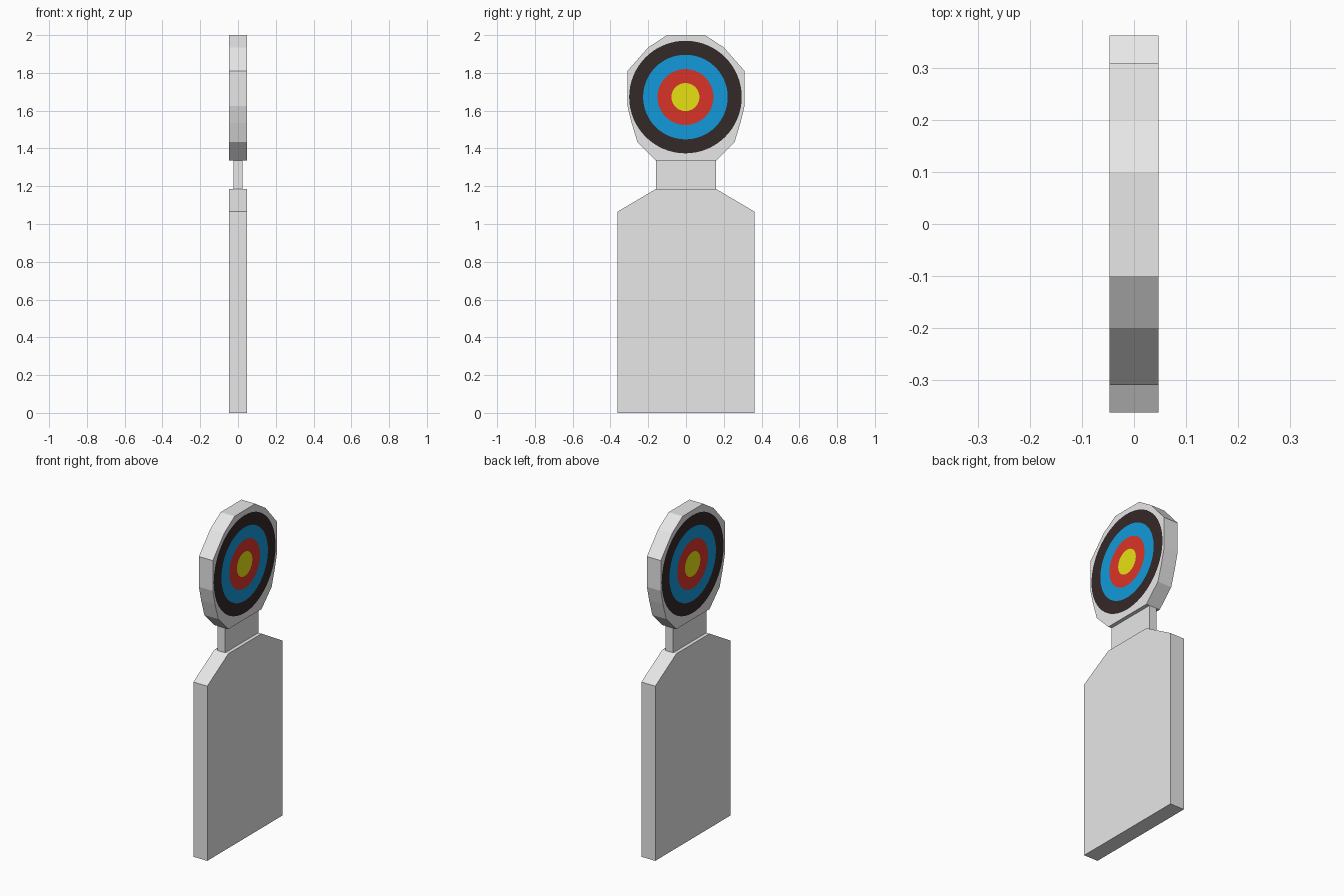
import bpy, bmesh, math
from mathutils import Vector

if "Cube" in bpy.data.objects:
    bpy.data.objects.remove(bpy.data.objects["Cube"])


def material(name, rgb):
    m = bpy.data.materials.new(name)
    m.diffuse_color = (*rgb, 1.0)
    m.use_nodes = True
    m.node_tree.nodes["Principled BSDF"].inputs["Base Color"].default_value = m.diffuse_color
    return m


GREY = material("light grey", (0.8, 0.8, 0.8))
BLACK = material("soft black", (0.034, 0.021, 0.021))
BLUE = material("blue", (0.006, 0.32, 0.70))
RED = material("red", (0.70, 0.034, 0.021))
YELLOW = material("yellow", (0.8, 0.75, 0.006))

HALF = 0.047  # half thickness of body and head


def mirrored(half_profile):
    """Closed (y, z) outline from its +y half."""
    return half_profile + [(-y, z) for y, z in reversed(half_profile)]


def finish(bm, name, mats):
    bmesh.ops.recalc_face_normals(bm, faces=bm.faces[:])
    me = bpy.data.meshes.new(name)
    bm.to_mesh(me)
    bm.free()
    for m in mats:
        me.materials.append(m)
    ob = bpy.data.objects.new(name, me)
    bpy.context.collection.objects.link(ob)
    return ob


def walls(bm, outline, half):
    """Side walls of a slab; returns the two vertex loops."""
    loops = [[bm.verts.new((x, y, z)) for y, z in outline] for x in (-half, half)]
    a, b = loops
    n = len(outline)
    for i in range(n):
        j = (i + 1) % n
        bm.faces.new((a[i], a[j], b[j], b[i]))
    return loops


def slab(name, half_profile, half):
    bm = bmesh.new()
    for loop in walls(bm, mirrored(half_profile), half):
        bm.faces.new(loop)
    return finish(bm, name, [GREY])


# Body board with sloped shoulders, and thinner neck
slab("body_board", [(0.363, 0.0), (0.363, 1.065), (0.16, 1.185)], HALF)
slab("neck", [(0.16, 1.185), (0.16, 1.335)], 0.025)

# Head board with target rings cut into both broad faces
HEAD = [(0.16, 1.335), (0.257, 1.433), (0.288, 1.535), (0.31, 1.625),
        (0.31, 1.81), (0.2, 1.935), (0.1, 2.0)]
RADII = [0.298, 0.224, 0.148, 0.074]
SEG = 64

bm = bmesh.new()
for side, loop in zip((-1, 1), walls(bm, mirrored(HEAD), HALF)):
    centre = Vector((side * HALF, -0.003 * side, 1.672))
    rings = [[bm.verts.new(centre + Vector((0, r * math.cos(t), r * math.sin(t))))
              for t in (2 * math.pi * i / SEG for i in range(SEG))] for r in RADII]
    # Coloured bands and bullseye
    for k in range(len(RADII) - 1):
        for i in range(SEG):
            j = (i + 1) % SEG
            f = bm.faces.new((rings[k][i], rings[k][j], rings[k + 1][j], rings[k + 1][i]))
            f.material_index = k + 1
    bm.faces.new(rings[-1]).material_index = len(RADII)
    # Grey border between the outline and the outer ring
    edges = [bm.edges.get((lp[i], lp[(i + 1) % len(lp)]))
             for lp in (loop, rings[0]) for i in range(len(lp))]
    bmesh.ops.triangle_fill(bm, edges=edges, use_beauty=True, normal=(side, 0, 0))
finish(bm, "target_head", [GREY, BLACK, BLUE, RED, YELLOW])
